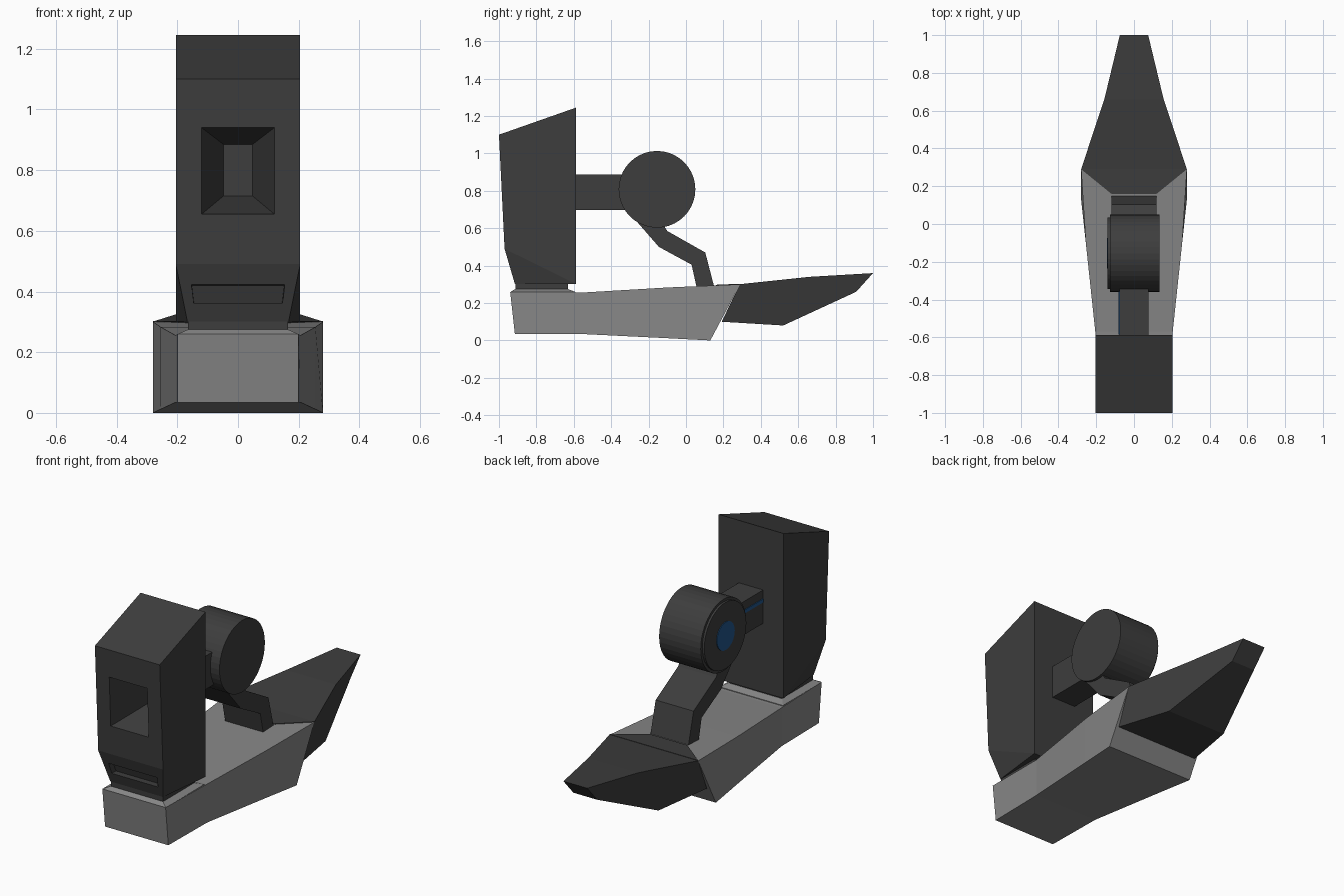
import bpy, bmesh, math
from mathutils import Matrix

if "Cube" in bpy.data.objects:
    bpy.data.objects.remove(bpy.data.objects["Cube"])


def material(name, rgb):
    m = bpy.data.materials.new(name)
    m.diffuse_color = (*rgb, 1)
    m.use_nodes = True
    m.node_tree.nodes["Principled BSDF"].inputs["Base Color"].default_value = m.diffuse_color
    return m


DARK = material("dark grey", (0.047, 0.047, 0.047))
LIGHT = material("light grey", (0.24, 0.24, 0.24))
BLUE = material("deep blue", (0.015, 0.09, 0.25))


def finish(name, bm, mat):
    bmesh.ops.recalc_face_normals(bm, faces=bm.faces)
    me = bpy.data.meshes.new(name)
    bm.to_mesh(me)
    bm.free()
    me.materials.append(mat)
    ob = bpy.data.objects.new(name, me)
    bpy.context.collection.objects.link(ob)
    return ob


def loft(name, rings, mat):
    """Skin closed rings of equal point count and cap both ends."""
    bm = bmesh.new()
    vs = [[bm.verts.new(p) for p in r] for r in rings]
    n = len(rings[0])
    for a, b in zip(vs, vs[1:]):
        for i in range(n):
            j = (i + 1) % n
            bm.faces.new((a[i], a[j], b[j], b[i]))
    bm.faces.new(vs[0])
    bm.faces.new(vs[-1])
    return finish(name, bm, mat)


def hull_sections(name, sections, mat):
    """Symmetric loft; section = top y, z, half width, bottom y, z, half width."""
    return loft(name, [[(-wt, yt, zt), (wt, yt, zt), (wb, yb, zb), (-wb, yb, zb)]
                       for yt, zt, wt, yb, zb, wb in sections], mat)


def prism(name, profile, x0, x1, mat):
    return loft(name, [[(x, y, z) for y, z in profile] for x in (x0, x1)], mat)


def box(name, x0, x1, y0, y1, z0, z1, mat):
    return prism(name, [(y0, z0), (y1, z0), (y1, z1), (y0, z1)], x0, x1, mat)


def disc(name, r, x0, x1, mat, sides=40, y=-0.155, z=0.808):
    bm = bmesh.new()
    bmesh.ops.create_cone(bm, cap_ends=True, segments=sides, radius1=r, radius2=r, depth=x1 - x0,
                          matrix=Matrix.Translation(((x0 + x1) / 2, y, z)) @ Matrix.Rotation(math.pi / 2, 4, 'Y'))
    return finish(name, bm, mat)


# base body
hull_sections("base", [
    (-0.94, 0.26, 0.20, -0.915, 0.035, 0.20),
    (-0.57, 0.255, 0.205, -0.57, 0.035, 0.205),
    (-0.10, 0.283, 0.255, -0.10, 0.012, 0.255),
    (0.29, 0.30, 0.28, 0.13, 0.0, 0.28)], LIGHT)

# bevelled ledge and neck under the tower
loft("base_ledge", [[(-w, y0, z), (w, y0, z), (w, y1, z), (-w, y1, z)] for w, y0, y1, z in
                    ((0.20, -0.938, -0.59, 0.25), (0.20, -0.938, -0.59, 0.259), (0.167, -0.915, -0.63, 0.274))], LIGHT)
box("neck", -0.165, 0.165, -0.912, -0.63, 0.26, 0.31, DARK)

# pointed toe and its dark wedge on the base top
hull_sections("toe", [
    (0.29, 0.301, 0.28, 0.19, 0.10, 0.265),
    (0.66, 0.34, 0.157, 0.52, 0.08, 0.19),
    (1.0, 0.36, 0.075, 0.91, 0.26, 0.075)], DARK)
wedge = [(-0.28, 0.29, 0.30), (-0.12, 0.16, 0.2945), (0.12, 0.16, 0.2945), (0.28, 0.29, 0.30)]
loft("toe_wedge", [[(x, y, z + d) for x, y, z in wedge] for d in (-0.003, 0.003)], DARK)

# tower block with tapered lower front
bm = bmesh.new()
for w, y, z in ((0.205, -0.587, 0.302), (0.205, -0.587, 1.245), (0.205, -1.0, 1.1),
                (0.205, -0.97, 0.49), (0.167, -0.915, 0.302)):
    for s in (-1, 1):
        bm.verts.new((s * w, y, z))
bmesh.ops.convex_hull(bm, input=bm.verts)
bmesh.ops.dissolve_limit(bm, angle_limit=0.01, verts=bm.verts, edges=bm.edges)
tower = finish("tower", bm, DARK)

# funnel window and lower slot cut into the tower front
cutters = [
    hull_sections("window_cutter", [
        (-1.06, 0.94, 0.12, -1.06, 0.655, 0.12),
        (-0.99, 0.94, 0.12, -0.978, 0.655, 0.12),
        (-0.70, 0.885, 0.048, -0.70, 0.715, 0.048)], DARK),
    hull_sections("slot_cutter", [
        (-1.05, 0.43, 0.16, -1.03, 0.36, 0.147),
        (-0.915, 0.42, 0.152, -0.895, 0.36, 0.145)], DARK)]
for c in cutters:
    c.hide_render = True
    c.hide_viewport = True
    mod = tower.modifiers.new(c.name, 'BOOLEAN')
    mod.object = c
    mod.operation = 'DIFFERENCE'
    mod.solver = 'EXACT'

# arm, drum and blue hub
box("drum_arm", -0.077, 0.077, -0.59, -0.2, 0.697, 0.888, DARK)
box("arm_strip", -0.081, -0.07, -0.585, -0.34, 0.82, 0.84, BLUE)
disc("drum", 0.205, -0.128, 0.135, DARK)
disc("drum_cap", 0.19, -0.14, -0.12, DARK)
disc("hub", 0.08, -0.144, -0.13, BLUE, 32)

# bent strut from drum to base
prism("strut", [(-0.25, 0.66), (-0.265, 0.638), (-0.145, 0.5), (0.03, 0.405), (0.06, 0.27),
                (0.155, 0.27), (0.103, 0.47), (-0.1, 0.585), (-0.15, 0.66)], -0.12, 0.12, DARK)
